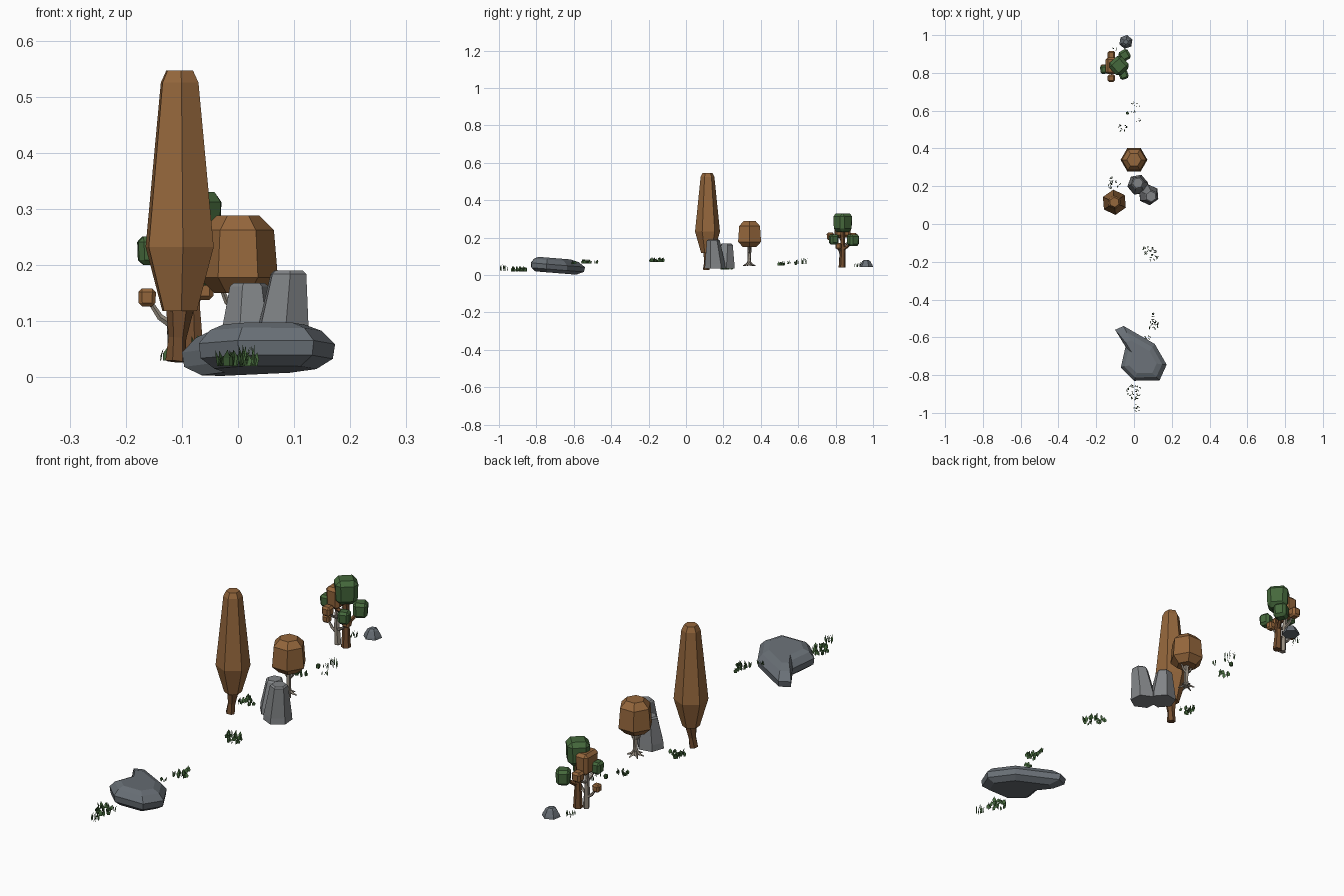
import bpy, bmesh, math, random
from mathutils import Vector, Matrix

if "Cube" in bpy.data.objects:
    bpy.data.objects.remove(bpy.data.objects["Cube"])

random.seed(4)


def material(name, rgb):
    m = bpy.data.materials.new(name)
    m.diffuse_color = (*rgb, 1)
    m.use_nodes = True
    m.node_tree.nodes["Principled BSDF"].inputs["Base Color"].default_value = m.diffuse_color
    return m


ROCK = material("dark_stone", (0.14, 0.16, 0.18))
PALE = material("pale_stone", (0.22, 0.23, 0.24))
AUTUMN = material("autumn_leaves", (0.30, 0.135, 0.045))
BARK = material("bark", (0.17, 0.075, 0.028))
ASH = material("pale_bark", (0.30, 0.26, 0.21))
GREEN = material("green_leaves", (0.06, 0.14, 0.045))


def finish(name, bm, mat):
    bmesh.ops.recalc_face_normals(bm, faces=bm.faces)
    me = bpy.data.meshes.new(name)
    bm.to_mesh(me)
    bm.free()
    me.materials.append(mat)
    ob = bpy.data.objects.new(name, me)
    bpy.context.collection.objects.link(ob)
    return ob


def skin(bm, rings):
    vs = [[bm.verts.new(p) for p in r] for r in rings]
    n = len(vs[0])
    for a, b in zip(vs, vs[1:]):
        for i in range(n):
            j = (i + 1) % n
            bm.faces.new((a[i], a[j], b[j], b[i]))
    bm.faces.new(vs[0][::-1])
    bm.faces.new(vs[-1])


def ring(x, y, z, r, n=6, turn=0.0):
    return [(x + r * math.cos(math.radians(turn) + math.tau * i / n),
             y + r * math.sin(math.radians(turn) + math.tau * i / n), z) for i in range(n)]


def lathe(name, x, y, profile, mat, n=6, turn=0.0):
    bm = bmesh.new()
    skin(bm, [ring(x, y, z, r, n, turn) for r, z in profile])
    return finish(name, bm, mat)


def branch(bm, path, radii, n=5):
    pts = [Vector(p) for p in path]
    rings = []
    for i, p in enumerate(pts):
        d = pts[min(i + 1, len(pts) - 1)] - pts[max(i - 1, 0)]
        q = d.to_track_quat('Z', 'Y')
        rings.append([p + q @ Vector(c) for c in ring(0, 0, 0, radii[i], n)])
    skin(bm, rings)


def leaf_block(name, centre, size, mat, turn=0):
    bm = bmesh.new()
    bmesh.ops.create_cube(bm, size=1)
    for v in bm.verts:
        if v.co.z < 0:
            v.co.x *= 0.92
            v.co.y *= 0.92
    bmesh.ops.scale(bm, vec=size, verts=bm.verts)
    bmesh.ops.bevel(bm, geom=bm.edges[:], offset=min(size) * 0.2, segments=1, affect='EDGES')
    bmesh.ops.transform(bm, verts=bm.verts, matrix=Matrix.Translation(centre)
                        @ Matrix.Rotation(math.radians(turn), 4, 'Z'))
    return finish(name, bm, mat)


def grass(name, x, y, z, rx, ry, h, count, width):
    bm = bmesh.new()
    for _ in range(count):
        a, rad = random.uniform(0, math.tau), math.sqrt(random.random())
        base = Vector((x + rx * rad * math.cos(a), y + ry * rad * math.sin(a), z))
        t = random.uniform(0, math.tau)
        side = Vector((math.cos(t), math.sin(t), 0)) * width / 2
        lean = Vector((-math.sin(t), math.cos(t), 0)) * h * 0.2
        k = random.uniform(0.6, 1) * h
        mid = base + lean * 0.3 + Vector((0, 0, k * 0.5))
        tip = base + lean + Vector((0, 0, k))
        v = [bm.verts.new(p) for p in (base - side * 0.7, base + side * 0.7, mid + side, tip, mid - side)]
        bm.faces.new((v[0], v[1], v[2], v[4]))
        bm.faces.new((v[4], v[2], v[3]))
    finish(name, bm, GREEN)


# large tilted boulder with a narrow tail at the back
outline = [(-0.1, -0.56), (-0.055, -0.54), (0.11, -0.635), (0.173, -0.745),
           (0.135, -0.828), (0.0, -0.83), (-0.07, -0.76), (-0.045, -0.65)]
levels = [(0.75, 0.0, 0.012), (0.97, 0.0, 0.03), (1.0, 0.0, 0.056), (0.82, 0.0, 0.08), (0.6, 0.0, 0.091)]
bm = bmesh.new()
rows = []
for s, _, z in levels:
    row = []
    for px, py in outline:
        qx, qy = 0.04 + (px - 0.04) * s, -0.73 + (py + 0.73) * s
        row.append((qx, qy, max(0, z - 0.08 * (qy + 0.71))))
    rows.append(row)
skin(bm, rows)
finish("large_boulder", bm, ROCK)

# pair of standing stones
for i, (x, y, tx, ty, top, turn) in enumerate([(0.02, 0.208, 0.02, 0.217, 0.168, 10),
                                               (0.078, 0.155, 0.09, 0.146, 0.19, 35)]):
    bm = bmesh.new()
    skin(bm, [ring(x, y, 0.034, 0.056, 6, turn), ring(x, y, 0.06, 0.054, 6, turn),
              ring(tx, ty, top - 0.006, 0.035, 6, turn), ring(tx, ty, top, 0.028, 6, turn)])
    finish(f"standing_stone_{i + 1}", bm, PALE)

# small stone at the back
lathe("small_stone", -0.043, 0.964, [(0.037, 0.043), (0.034, 0.052), (0.022, 0.074), (0.013, 0.08)], ROCK, 6, 20)

# tall tapering tree
lathe("tall_tree_crown", -0.104, 0.115,
      [(0.034, 0.118), (0.067, 0.232), (0.037, 0.525), (0.026, 0.547)], AUTUMN, 6, -85)
bm = bmesh.new()
branch(bm, [(-0.112, 0.108, 0.028), (-0.108, 0.112, 0.07), (-0.102, 0.115, 0.14)], [0.018, 0.016, 0.028], 6)
finish("tall_tree_trunk", bm, BARK)

# round tree with spreading roots
lathe("round_tree_crown", 0.0, 0.34,
      [(0.042, 0.15), (0.071, 0.178), (0.064, 0.262), (0.038, 0.288)], AUTUMN, 6, 0)
bm = bmesh.new()
branch(bm, [(0, 0.338, 0.052), (0, 0.338, 0.085), (0, 0.34, 0.16)], [0.014, 0.009, 0.012])
for i in range(6):
    a = math.tau * i / 6 + 0.3
    c, s = math.cos(a), math.sin(a)
    branch(bm, [(0.003 * c, 0.338 + 0.003 * s, 0.07), (0.014 * c, 0.338 + 0.014 * s, 0.057),
                (0.034 * c, 0.338 + 0.034 * s, 0.05)], [0.007, 0.006, 0.002], 4)
for s in (-1, 1):
    branch(bm, [(0, 0.34, 0.115), (0.02 * s, 0.34, 0.135), (0.03 * s, 0.34, 0.16)], [0.006, 0.005, 0.004], 4)
finish("round_tree_trunk", bm, ASH)

# green block tree
leaf_block("green_tree_crown", (-0.08, 0.838, 0.28), (0.09, 0.09, 0.1), GREEN, 42)
green = [((-0.05, 0.893, 0.186), 0.058, 30), ((-0.055, 0.79, 0.19), 0.048, 20), ((-0.156, 0.818, 0.225), 0.046, 5)]
bm = bmesh.new()
branch(bm, [(-0.078, 0.835, 0.04), (-0.08, 0.838, 0.12), (-0.08, 0.838, 0.25)], [0.019, 0.014, 0.014], 6)
for i, (c, s, turn) in enumerate(green):
    leaf_block(f"green_tree_leaves_{i + 1}", c, (s, s, s * 1.1), GREEN, turn)
    branch(bm, [(-0.08, 0.838, c[2] - 0.05), ((c[0] - 0.08) / 2, (c[1] + 0.838) / 2, c[2] - 0.03), c],
           [0.01, 0.008, 0.006])
finish("green_tree_trunk", bm, BARK)

# autumn block tree beside it
leaf_block("autumn_tree_crown", (-0.12, 0.838, 0.247), (0.062, 0.09, 0.09), AUTUMN, 0)
brown = [((-0.12, 0.772, 0.207), 0.04), ((-0.12, 0.895, 0.205), 0.042), ((-0.162, 0.828, 0.142), 0.032),
         ((-0.06, 0.815, 0.155), 0.034)]
bm = bmesh.new()
branch(bm, [(-0.112, 0.828, 0.045), (-0.118, 0.832, 0.13), (-0.12, 0.838, 0.22)], [0.014, 0.011, 0.009])
for i, (c, s) in enumerate(brown):
    leaf_block(f"autumn_tree_leaves_{i + 1}", c, (s, s, s), AUTUMN, 0)
    branch(bm, [(-0.116, 0.832, c[2] - 0.05), ((c[0] - 0.116) / 2, (c[1] + 0.832) / 2, c[2] - 0.035), c],
           [0.008, 0.006, 0.004])
finish("autumn_tree_trunk", bm, ASH)

# broad-leaved grass, then thin grass: x, y, z, radii, height, blades
broad = [(0.085, -0.155, 0.069, 0.045, 0.045, 0.028, 24), (0.1, -0.52, 0.061, 0.035, 0.045, 0.026, 22),
         (0.07, -0.6, 0.06, 0.015, 0.017, 0.018, 7), (0.005, -0.89, 0.02, 0.043, 0.042, 0.03, 24),
         (-0.11, 0.215, 0.03, 0.036, 0.032, 0.026, 18), (-0.06, 0.51, 0.05, 0.022, 0.02, 0.026, 10)]
thin = [(0.015, -0.972, 0.022, 0.022, 0.021, 0.038, 12), (0.0, 0.618, 0.058, 0.03, 0.028, 0.034, 12),
        (0.022, 0.545, 0.058, 0.016, 0.012, 0.022, 6), (-0.1, 0.915, 0.042, 0.018, 0.02, 0.03, 8)]
for i, g in enumerate(broad):
    grass(f"broad_grass_{i + 1}", *g, 0.015)
for i, g in enumerate(thin):
    grass(f"thin_grass_{i + 1}", *g, 0.005)
leaf_block("fallen_leaf_tuft", (-0.035, 0.587, 0.064), (0.015, 0.015, 0.018), GREEN, 20)
